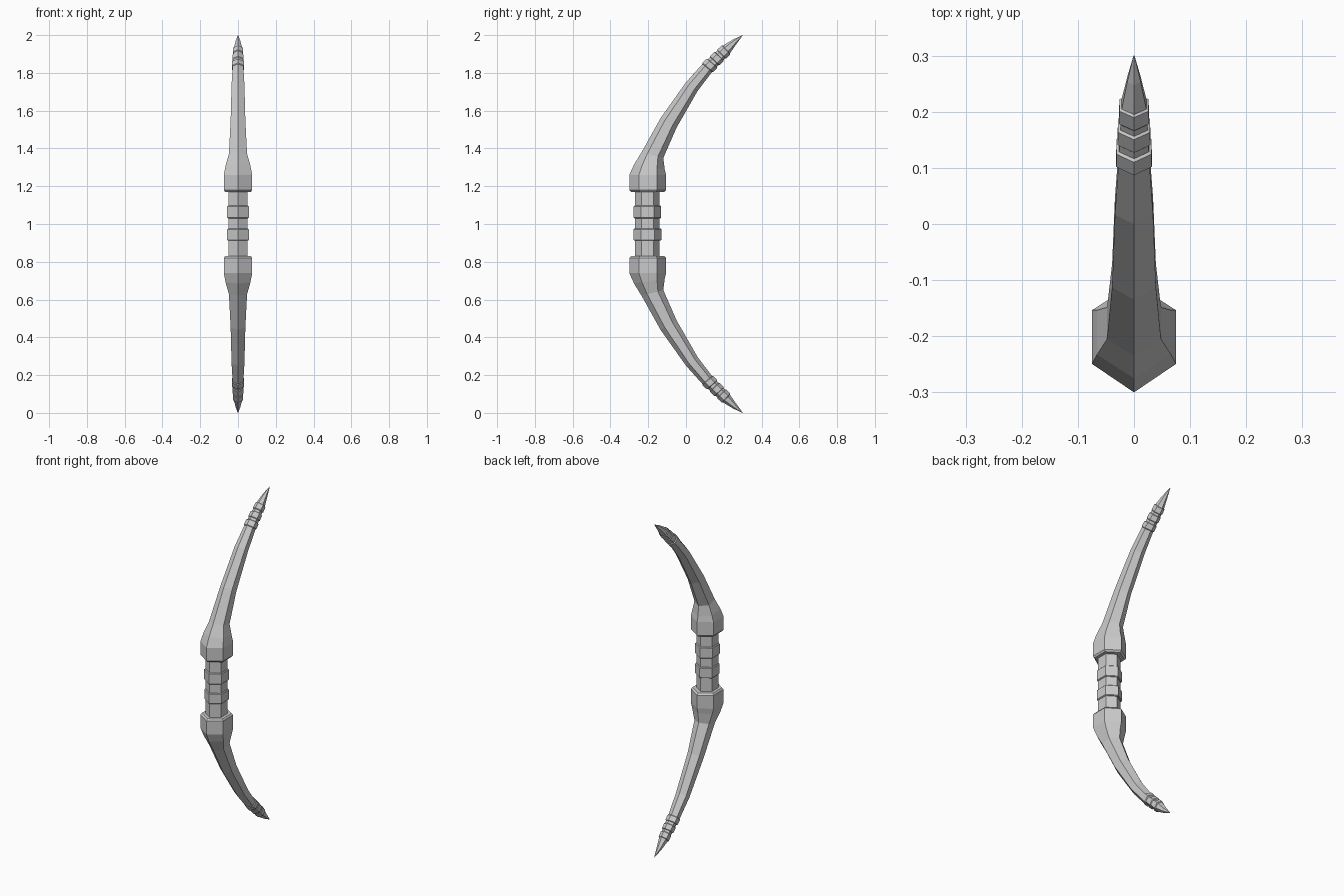
import bpy, bmesh

if "Cube" in bpy.data.objects:
    bpy.data.objects.remove(bpy.data.objects["Cube"])


def loft(name, stations):
    """Skin six-sided sections; each is outer (y, z), inner (y, z), half width."""
    bm = bmesh.new()
    rings = []
    for (oy, oz), (iy, iz), w in stations:
        def at(x, t):
            return bm.verts.new((x, oy + (iy - oy) * t, oz + (iz - oz) * t))
        rings.append([at(0, 0), at(w, .26), at(w, .75),
                      at(0, 1), at(-w, .75), at(-w, .26)])
    for a, b in zip(rings, rings[1:]):
        for k in range(6):
            j = (k + 1) % 6
            bm.faces.new((a[k], a[j], b[j], b[k]))
    bm.faces.new(rings[0])
    bm.faces.new(rings[-1])
    bmesh.ops.recalc_face_normals(bm, faces=bm.faces[:])
    me = bpy.data.meshes.new(name)
    bm.to_mesh(me)
    bm.free()
    ob = bpy.data.objects.new(name, me)
    bpy.context.collection.objects.link(ob)
    return ob


def mix(a, b, t, grow=0.0):
    """Blend two stations, optionally swelling the section about its middle."""
    o = [p + (q - p) * t for p, q in zip(a[0], b[0])]
    i = [p + (q - p) * t for p, q in zip(a[1], b[1])]
    w = a[2] + (b[2] - a[2]) * t
    d = [(q - p) * grow / 2 for p, q in zip(o, i)]
    return ([p - s for p, s in zip(o, d)], [p + s for p, s in zip(i, d)],
            w * (1 + grow))


# Limb: chunky collar, bend, then a long tapering curve
limb = [
    ((-.29, 1.17), (-.115, 1.17), .068),
    ((-.30, 1.18), (-.105, 1.18), .075),
    ((-.30, 1.26), (-.105, 1.26), .075),
    ((-.275, 1.315), (-.113, 1.29), .066),
    ((-.235, 1.38), (-.12, 1.35), .048),
    ((-.135, 1.56), (-.05, 1.51), .039),
    ((0, 1.75), (.062, 1.705), .034),
]

# Raised string wraps near the tip
wrap_a = ((.087, 1.847), (.138, 1.805), .028)
wrap_b = ((.195, 1.944), (.232, 1.903), .022)
for start, end in ((0, .27), (.37, .64), (.73, 1)):
    limb += [mix(wrap_a, wrap_b, start), mix(wrap_a, wrap_b, start + .03, .14),
             mix(wrap_a, wrap_b, end - .02, .17), mix(wrap_a, wrap_b, end)]

# Pointed tip
limb += [((.248, 1.976), (.267, 1.953), .012),
         ((.299, 2.0), (.30, 1.998), .001)]

loft("upper_limb", limb)
loft("lower_limb", [((o[0], 2 - o[1]), (i[0], 2 - i[1]), w) for o, i, w in limb])


def hex_column(name, y0, y1, w, z0, z1, chamfer):
    c = chamfer
    return loft(name, [((y0 + c, z0), (y1 - c, z0), w - c),
                       ((y0, z0 + c), (y1, z0 + c), w),
                       ((y0, z1 - c), (y1, z1 - c), w),
                       ((y0 + c, z1), (y1 - c, z1), w - c)])


# Grip and its two bands
hex_column("grip", -.27, -.14, .051, .82, 1.18, .002)
hex_column("grip_band_upper", -.277, -.132, .057, 1.03, 1.097, .004)
hex_column("grip_band_lower", -.277, -.13, .057, .912, .976, .004)
